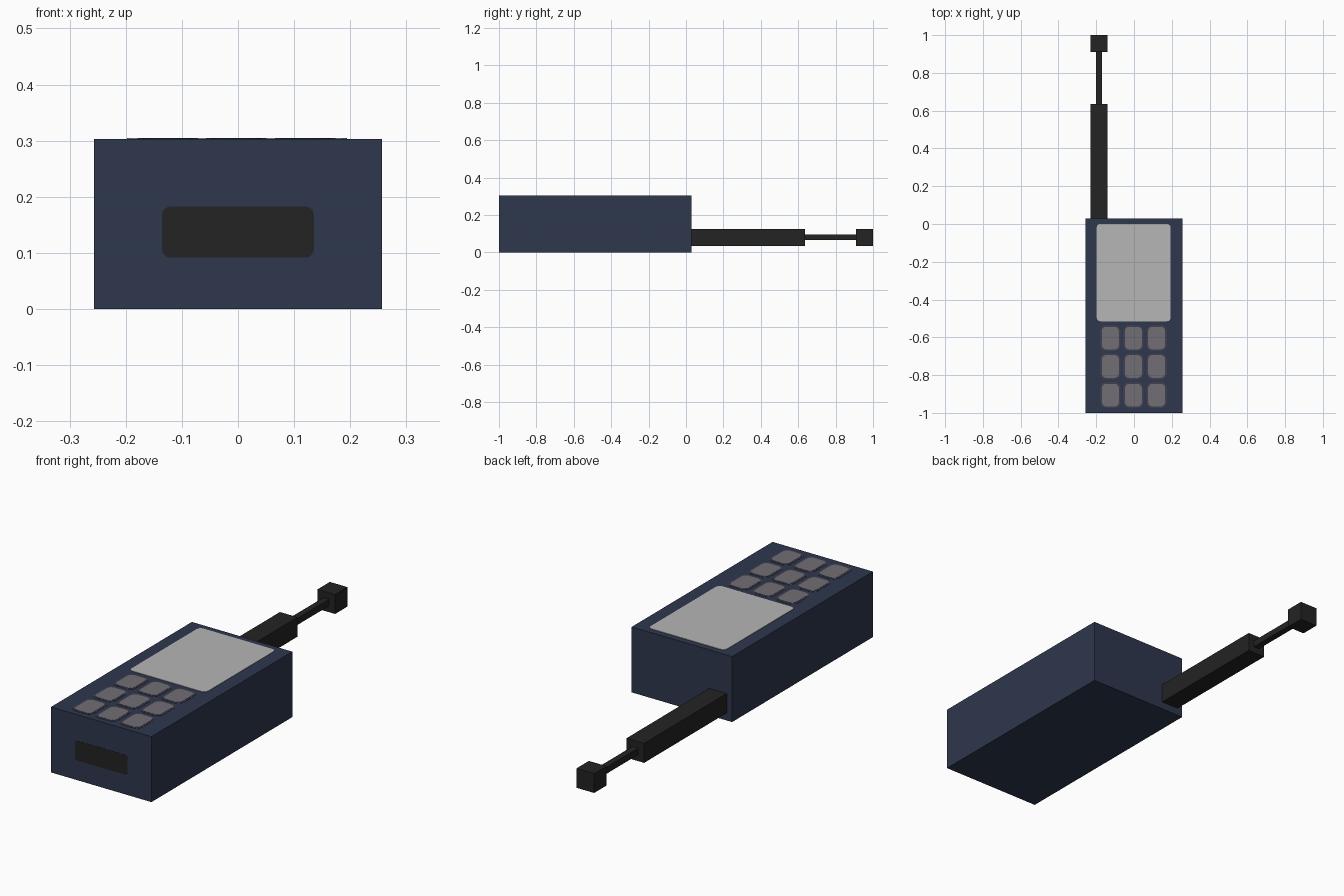
import bpy
import bmesh
import math
from mathutils import Matrix, Vector

cube = bpy.data.objects.get("Cube")
if cube:
    bpy.data.objects.remove(cube, do_unlink=True)


def material(name, srgb):
    """Flat material from an 8-bit sRGB colour."""
    linear = [((c / 255 + 0.055) / 1.055) ** 2.4 for c in srgb]
    mat = bpy.data.materials.new(name)
    mat.use_nodes = True
    mat.diffuse_color = (*linear, 1)
    bsdf = mat.node_tree.nodes["Principled BSDF"]
    bsdf.inputs["Base Color"].default_value = (*linear, 1)
    bsdf.inputs["Roughness"].default_value = 0.8
    return mat


navy = material("navy casing", (46, 55, 77))
black = material("black plastic", (35, 35, 35))
silver = material("silver screen", (182, 182, 182))
grey = material("grey keys", (113, 110, 116))
slate = material("slate key surround", (62, 62, 80))


def finish(name, bm, mat):
    bmesh.ops.recalc_face_normals(bm, faces=bm.faces)
    mesh = bpy.data.meshes.new(name)
    bm.to_mesh(mesh)
    bm.free()
    mesh.materials.append(mat)
    obj = bpy.data.objects.new(name, mesh)
    bpy.context.collection.objects.link(obj)
    return obj


def box(name, low, high, mat):
    low, high = Vector(low), Vector(high)
    bm = bmesh.new()
    bmesh.ops.create_cube(bm, size=1)
    bmesh.ops.scale(bm, vec=high - low, verts=bm.verts)
    bmesh.ops.translate(bm, vec=(low + high) / 2, verts=bm.verts)
    return finish(name, bm, mat)


def plate(name, centre, width, height, radius, depth, mat, upright=False):
    """Thin rounded plate, lying flat or standing to face the front."""
    bm = bmesh.new()
    verts = []
    for corner, (sx, sy) in enumerate([(1, 1), (-1, 1), (-1, -1), (1, -1)]):
        for step in range(4):
            a = math.radians(90 * corner + 30 * step)
            verts.append(bm.verts.new((
                sx * (width / 2 - radius) + radius * math.cos(a),
                sy * (height / 2 - radius) + radius * math.sin(a), 0)))
    face = bm.faces.new(verts)
    extruded = bmesh.ops.extrude_face_region(bm, geom=[face])["geom"]
    top = [v for v in extruded if isinstance(v, bmesh.types.BMVert)]
    bmesh.ops.translate(bm, vec=(0, 0, depth), verts=top)
    if upright:
        bm.transform(Matrix.Rotation(math.pi / 2, 4, "X"))
    bm.transform(Matrix.Translation(centre))
    return finish(name, bm, mat)


# Casing
TOP = 0.303
box("casing", (-0.257, -1, 0), (0.257, 0.03, TOP), navy)

# Screen and front socket
plate("screen", (-0.002, -0.257, TOP), 0.392, 0.516, 0.02, 0.002, silver)
plate("front_socket", (0, -1, 0.137), 0.27, 0.091, 0.014, 0.001, black, upright=True)

# Keypad, three by three, each key with a narrow surround
for row, y in enumerate((-0.604, -0.754, -0.906)):
    for col, x in enumerate((-0.125, -0.003, 0.12)):
        label = f"{row + 1}_{col + 1}"
        plate("key_surround_" + label, (x, y, TOP), 0.108, 0.138, 0.03, 0.001, slate)
        plate("key_" + label, (x, y, TOP), 0.09, 0.12, 0.022, 0.002, grey)

# Telescopic aerial on the back, each section a square bar
for name, half, start, end in (
    ("aerial_sleeve", 0.045, 0.03, 0.635),
    ("aerial_rod", 0.015, 0.635, 0.91),
    ("aerial_tip", 0.045, 0.91, 1.0),
):
    box(name, (-0.185 - half, start, 0.08 - half),
        (-0.185 + half, end, 0.08 + half), black)
